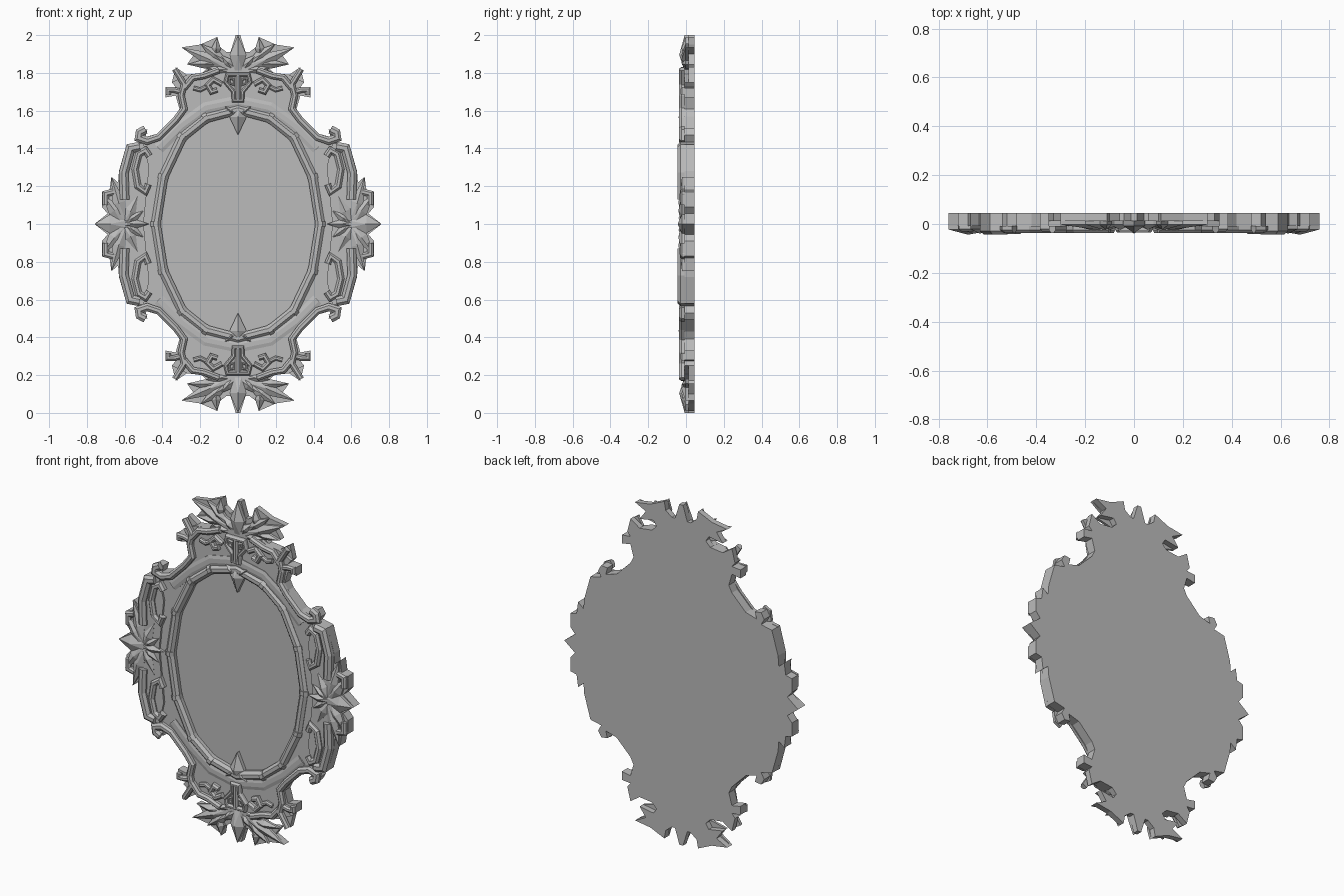
import bpy, bmesh
from mathutils import Vector

if "Cube" in bpy.data.objects:
    bpy.data.objects.remove(bpy.data.objects["Cube"], do_unlink=True)

grey = bpy.data.materials.new("stone grey")
grey.use_nodes = True
GREY = (0.5, 0.5, 0.5, 1)
grey.diffuse_color = GREY
grey.node_tree.nodes["Principled BSDF"].inputs["Base Color"].default_value = GREY
BACK, GLASS, BODY = 0.045, 0.012, -0.008


def finish(name, bm, axes="XZ"):
    """Turn a bmesh into an object mirrored about the frame centre."""
    bmesh.ops.recalc_face_normals(bm, faces=bm.faces)
    me = bpy.data.meshes.new(name)
    bm.to_mesh(me)
    bm.free()
    me.materials.append(grey)
    ob = bpy.data.objects.new(name, me)
    ob.location.z = 1
    bpy.context.collection.objects.link(ob)
    if axes:
        m = ob.modifiers.new("Mirror", "MIRROR")
        m.use_axis = ["X" in axes, False, "Z" in axes]


def plate(name, outline, y0, y1, axes="XZ"):
    """Flat slab with the given x, z outline."""
    bm = bmesh.new()
    face = bm.faces.new([bm.verts.new((x, y0, z)) for x, z in outline])
    top = bmesh.ops.extrude_face_region(bm, geom=[face])["geom"]
    for v in top:
        if isinstance(v, bmesh.types.BMVert):
            v.co.y = y1
    finish(name, bm, axes)


def sweep(name, path, width, y0=BODY, y1=-0.036, closed=False, axes="XZ", crown=0.4, taper=1.0):
    """Chamfered moulding along an x, z path, with mitred corners."""
    bm = bmesh.new()
    pts = [Vector(p) for p in path]
    n, rows = len(pts), []
    for i, p in enumerate(pts):
        a = pts[i - 1] if i or closed else p
        b = pts[(i + 1) % n] if i < n - 1 or closed else p
        d0, d1 = (p - a).normalized(), (b - p).normalized()
        t = (d0 + d1).normalized()
        side = Vector((-t.y, t.x))
        mitre = 1 / max(0.75, abs(t.dot(d1 if d1.length else d0)))
        w = width / 2 * mitre * (1 + (taper - 1) * i / (n - 1))
        ring = []
        for k, y in ((-1, y0), (-1, y0 * 0.4 + y1 * 0.6), (-crown, y1),
                     (crown, y1), (1, y0 * 0.4 + y1 * 0.6), (1, y0)):
            q = p + side * w * k
            ring.append(bm.verts.new((q.x, y, q.y)))
        rows.append(ring)
    for i in range(n if closed else n - 1):
        r, s = rows[i], rows[(i + 1) % n]
        for j in range(6):
            bm.faces.new((r[j], r[(j + 1) % 6], s[(j + 1) % 6], s[j]))
    if not closed:
        bm.faces.new(rows[0])
        bm.faces.new(rows[-1])
    finish(name, bm, axes)


def leaf(name, root, tip, width, y0=BODY, y1=-0.036, axes="XZ", belly=0.45):
    """Pointed leaf with a raised central ridge and a short side wall."""
    bm = bmesh.new()
    a, b = Vector(root), Vector(tip)
    d = (b - a).normalized()
    side, mid = Vector((-d.y, d.x)) * width / 2, a.lerp(b, belly)
    rim = [a - side * 0.4, mid - side, b, mid + side, a + side * 0.4]
    edge = y0 * 0.6 + y1 * 0.4
    low = [bm.verts.new((p.x, y0, p.y)) for p in rim]
    high = [bm.verts.new((p.x, edge, p.y)) for p in rim]
    peak = bm.verts.new((mid.x, y1, mid.y))
    bm.faces.new(low)
    for i in range(5):
        j = (i + 1) % 5
        bm.faces.new((low[i], low[j], high[j], high[i]))
        bm.faces.new((high[i], high[j], peak))
    finish(name, bm, axes)


# Quarter silhouette, from the side tip up to the crown
silhouette = [
    (0.76, 0), (0.69, 0.055), (0.72, 0.09), (0.72, 0.17), (0.68, 0.18), (0.67, 0.25),
    (0.635, 0.22), (0.63, 0.28), (0.59, 0.42), (0.52, 0.435), (0.54, 0.47), (0.52, 0.505),
    (0.48, 0.5), (0.49, 0.46), (0.42, 0.48), (0.33, 0.57), (0.31, 0.61), (0.33, 0.68),
    (0.385, 0.67), (0.385, 0.72), (0.33, 0.725), (0.35, 0.75), (0.33, 0.83), (0.27, 0.79),
    (0.19, 0.8), (0.16, 0.83), (0.18, 0.86), (0.27, 0.845), (0.23, 0.9), (0.3, 0.935),
    (0.2, 0.95), (0.11, 0.99), (0.1, 0.94), (0.06, 0.91), (0.04, 0.91), (0.012, 1), (0, 1)]
oval = [(0.435, 0), (0.395, 0.25), (0.295, 0.46), (0.17, 0.56), (0, 0.605)]

# Back board whose front is the recessed glass
plate("back_board", silhouette + [(0, 0)], BACK, GLASS)
# Frame body around the oval, below the crown leaves
plate("frame_body", [p for p in silhouette if p[1] < 0.82] + [(0.15, 0.82), (0, 0.84)] + oval[::-1],
      GLASS + 0.005, BODY)
# Raised outer band of the body
plate("side_band", [(0.6, 0), (0.63, 0.25), (0.59, 0.41), (0.5, 0.43), (0.47, 0.3), (0.5, 0)],
      BODY + 0.005, -0.02)

# Oval moulding with joint beads
full = oval[:-1] + [(-x, z) for x, z in oval[:0:-1]]
full += [(-x, -z) for x, z in full]
sweep("oval_moulding", full, 0.05, GLASS, -0.024, closed=True, axes="")
for (x, z), (u, w) in zip(oval[:-1], [(0, 1), (0.25, 0.97), (0.6, 0.8), (0.85, 0.5)]):
    sweep("moulding_bead", [(x + u * 0.013, z - w * 0.013), (x - u * 0.013, z + w * 0.013)],
          0.056, GLASS, -0.03)
sweep("upper_cove", [(0.42, 0.4), (0.3, 0.52), (0.17, 0.615), (0, 0.65)], 0.06, BODY + 0.004, -0.016)

# Pointed pendant over the top and bottom of the oval
leaf("pendant_point", (0, 0.63), (0, 0.47), 0.09, GLASS, -0.04, "Z", 0.4)
leaf("pendant_wing", (0, 0.57), (0.085, 0.635), 0.045, GLASS, -0.034)

# Side scrolls
sweep("outer_scroll", [(0.49, 0.5), (0.52, 0.485), (0.525, 0.455), (0.48, 0.44), (0.42, 0.46),
                       (0.33, 0.55), (0.285, 0.61), (0.3, 0.68), (0.285, 0.74), (0.335, 0.82)],
      0.045, taper=0.7)
sweep("side_rim", [(0.52, 0.41), (0.57, 0.4), (0.605, 0.27), (0.6, 0.13)], 0.05, y1=-0.044)
sweep("side_scroll", [(0.47, 0.36), (0.49, 0.39), (0.525, 0.37), (0.545, 0.29), (0.53, 0.2),
                      (0.49, 0.17), (0.475, 0.21)], 0.036, y1=-0.04)

# Side rosettes
side_leaves = [((0.6, 0), (0.67, 0.25), 0.07), ((0.6, 0), (0.72, 0.16), 0.07),
               ((0.6, 0), (0.53, 0.15), 0.06), ((0.6, 0), (0.5, 0.07), 0.05)]
for root, tip, width in side_leaves:
    leaf("rosette_leaf", root, tip, width, y1=-0.04)
leaf("rosette_tip", (0.58, 0), (0.76, 0), 0.1, y1=-0.044, axes="X", belly=0.55)
leaf("rosette_inner_leaf", (0.61, 0), (0.47, 0), 0.05, y1=-0.044, axes="X")
sweep("rosette_curl", [(0.7, 0.1), (0.7, 0.16), (0.66, 0.17)], 0.035, y1=-0.03)

# Crest scrolls
sweep("bracket_curl", [(0.3, 0.7), (0.34, 0.71), (0.37, 0.71), (0.37, 0.685)], 0.03, y1=-0.03)
sweep("crest_rim", [(0.1, 0.815), (0.18, 0.785), (0.24, 0.775), (0.285, 0.72)], 0.035)
sweep("crest_curl", [(0.11, 0.71), (0.14, 0.7), (0.16, 0.735), (0.13, 0.765), (0.085, 0.74)], 0.028)
sweep("crest_link", [(0.16, 0.73), (0.2, 0.71), (0.235, 0.72)], 0.024, y1=-0.026)

# Shield ornament with two eyelets
half = [(0.022, 0.655), (0.024, 0.7), (0.065, 0.75), (0.055, 0.79)]
shield = half + [(-x, z) for x, z in half[::-1]]
plate("shield_plate", shield, BODY + 0.004, -0.016, "Z")
sweep("shield_border", shield, 0.022, y1=-0.034, closed=True, axes="Z")
sweep("shield_bridge", [(0, 0.79), (0, 0.66)], 0.03, y1=-0.034, axes="Z")
sweep("eyelet_rim", [(0.02, 0.735), (0.045, 0.745), (0.045, 0.77), (0.022, 0.765)], 0.012,
      y1=-0.028, closed=True)

# Crown leaves
crown = [((0.03, 0.82), (0.3, 0.935), 0.07), ((0.12, 0.88), (0.11, 0.99), 0.05),
         ((0.06, 0.85), (0.2, 0.955), 0.06), ((0.1, 0.85), (0.27, 0.845), 0.05),
         ((0.02, 0.82), (0.1, 0.9), 0.05), ((0.04, 0.81), (0.17, 0.825), 0.05)]
for root, tip, width in crown:
    leaf("crown_leaf", root, tip, width, GLASS, -0.024)
leaf("crown_centre_leaf", (0, 0.81), (0, 1), 0.09, GLASS, -0.036, "Z")
